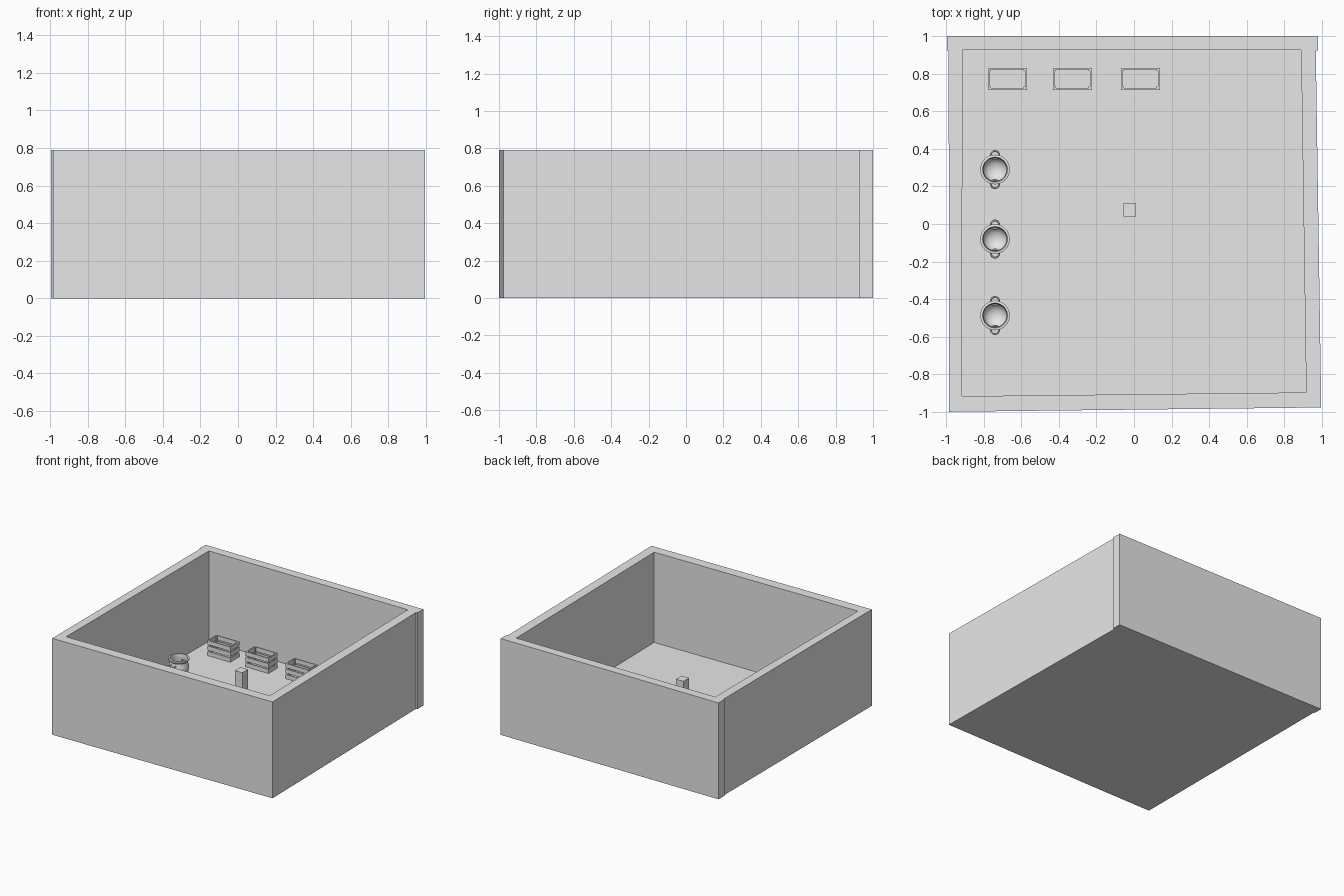
import bpy, bmesh, math
from mathutils import Matrix, Vector

if "Cube" in bpy.data.objects:
    bpy.data.objects.remove(bpy.data.objects["Cube"], do_unlink=True)

grey = bpy.data.materials.new("light grey")
grey.use_nodes = True
grey.diffuse_color = (0.8, 0.8, 0.8, 1)
grey.node_tree.nodes["Principled BSDF"].inputs["Base Color"].default_value = (0.8, 0.8, 0.8, 1)

FLOOR = 0.05
WALL_TOP = 0.79


def finish(bm, name, smooth=False):
    """Turn a bmesh into a named grey object."""
    bmesh.ops.recalc_face_normals(bm, faces=bm.faces)
    mesh = bpy.data.meshes.new(name)
    bm.to_mesh(mesh)
    bm.free()
    mesh.materials.append(grey)
    obj = bpy.data.objects.new(name, mesh)
    bpy.context.collection.objects.link(obj)
    if smooth:
        bpy.ops.object.select_all(action="DESELECT")
        obj.select_set(True)
        bpy.context.view_layer.objects.active = obj
        bpy.ops.object.shade_smooth_by_angle(angle=math.radians(40))
    return obj


def add_box(bm, low, high):
    low, high = Vector(low), Vector(high)
    matrix = Matrix.Translation((low + high) / 2) @ Matrix.Diagonal((*(high - low), 1))
    bmesh.ops.create_cube(bm, size=1, matrix=matrix)


def prism(name, outline, low, high):
    bm = bmesh.new()
    face = bm.faces.new([bm.verts.new((x, y, low)) for x, y in outline])
    top = bmesh.ops.extrude_face_region(bm, geom=[face], use_keep_orig=True)["geom"]
    for v in top:
        if isinstance(v, bmesh.types.BMVert):
            v.co.z = high
    return finish(bm, name)


# Room: slightly skewed walls around a floor slab, back wall overhanging the sides
room = prism("room_walls", [(-0.995, 1), (0.98, 1), (0.98, 0.925), (0.968, 0.925),
                            (0.997, -0.977), (-0.985, -1), (-0.987, 0.925), (-0.995, 0.925)],
             0, WALL_TOP)
hollow = prism("room_hollow_cutter", [(-0.913, 0.927), (0.89, 0.927),
                                      (0.917, -0.897), (-0.917, -0.917)], FLOOR, 1)
hollow.hide_render = True
hollow.hide_viewport = True
cut = room.modifiers.new("hollow", "BOOLEAN")
cut.operation = "DIFFERENCE"
cut.solver = "EXACT"
cut.object = hollow

# Post in the middle of the floor
bm = bmesh.new()
add_box(bm, (-0.055, 0.04, FLOOR), (0.011, 0.113, 0.377))
finish(bm, "post")


# Slatted crates along the back wall
def crate(name, cx, cy):
    hx, hy, t = 0.104, 0.059, 0.009
    slat, gap, height = 0.035, 0.01, 0.125
    bm = bmesh.new()
    for i in range(3):
        z = FLOOR + i * (slat + gap)
        for s in (-1, 1):
            y = s * (hy - t / 2)
            add_box(bm, (-hx, y - t / 2, z), (hx, y + t / 2, z + slat))
            x = s * (hx - t / 2)
            add_box(bm, (x - t / 2, t - hy, z), (x + t / 2, hy - t, z + slat))
    for sx in (-1, 1):
        for sy in (-1, 1):
            x, y = sx * (hx - t * 1.4), sy * (hy - t * 1.4)
            add_box(bm, (x - t / 2, y - t / 2, FLOOR), (x + t / 2, y + t / 2, FLOOR + height))
    add_box(bm, (t - hx, t - hy, FLOOR), (hx - t, hy - t, FLOOR + t))
    bmesh.ops.translate(bm, verts=bm.verts, vec=(cx, cy, 0))
    finish(bm, name)


for i, x in enumerate((-0.674, -0.328, 0.034)):
    crate(f"crate_{i + 1}", x, 0.773)


# Round pots with a looped handle on each side
POT_PROFILE = [(0, 0), (0.045, 0), (0.052, 0.012), (0.072, 0.05), (0.077, 0.08),
               (0.073, 0.105), (0.066, 0.122), (0.067, 0.132), (0.079, 0.142),
               (0.079, 0.154), (0.066, 0.156), (0.061, 0.13), (0.067, 0.1),
               (0.068, 0.075), (0.058, 0.04), (0.035, 0.018), (0, 0.012)]


def ring(bm, centre, major, minor, steps=16, sides=6):
    rows = []
    for i in range(steps):
        a = math.tau * i / steps
        row = []
        for j in range(sides):
            b = math.tau * j / sides
            r = major + minor * math.cos(b)
            offset = Vector((r * math.cos(a), r * math.sin(a), minor * math.sin(b)))
            row.append(bm.verts.new(Vector(centre) + offset))
        rows.append(row)
    for i in range(steps):
        p, q = rows[i], rows[(i + 1) % steps]
        for j in range(sides):
            k = (j + 1) % sides
            bm.faces.new((p[j], q[j], q[k], p[k]))


def pot(name, cx, cy):
    bm = bmesh.new()
    verts = [bm.verts.new((r, 0, z)) for r, z in POT_PROFILE]
    edges = [bm.edges.new(pair) for pair in zip(verts, verts[1:])]
    bmesh.ops.spin(bm, geom=verts + edges, cent=(0, 0, 0), axis=(0, 0, 1),
                   angle=math.tau, steps=32)
    bmesh.ops.remove_doubles(bm, verts=bm.verts, dist=0.0005)
    for s in (-1, 1):
        ring(bm, (0, s * 0.077, 0.112), 0.022, 0.005)
    bmesh.ops.translate(bm, verts=bm.verts, vec=(cx, cy, FLOOR))
    finish(bm, name, smooth=True)


for i, y in enumerate((0.29, -0.08, -0.487)):
    pot(f"pot_{i + 1}", -0.74, y)
